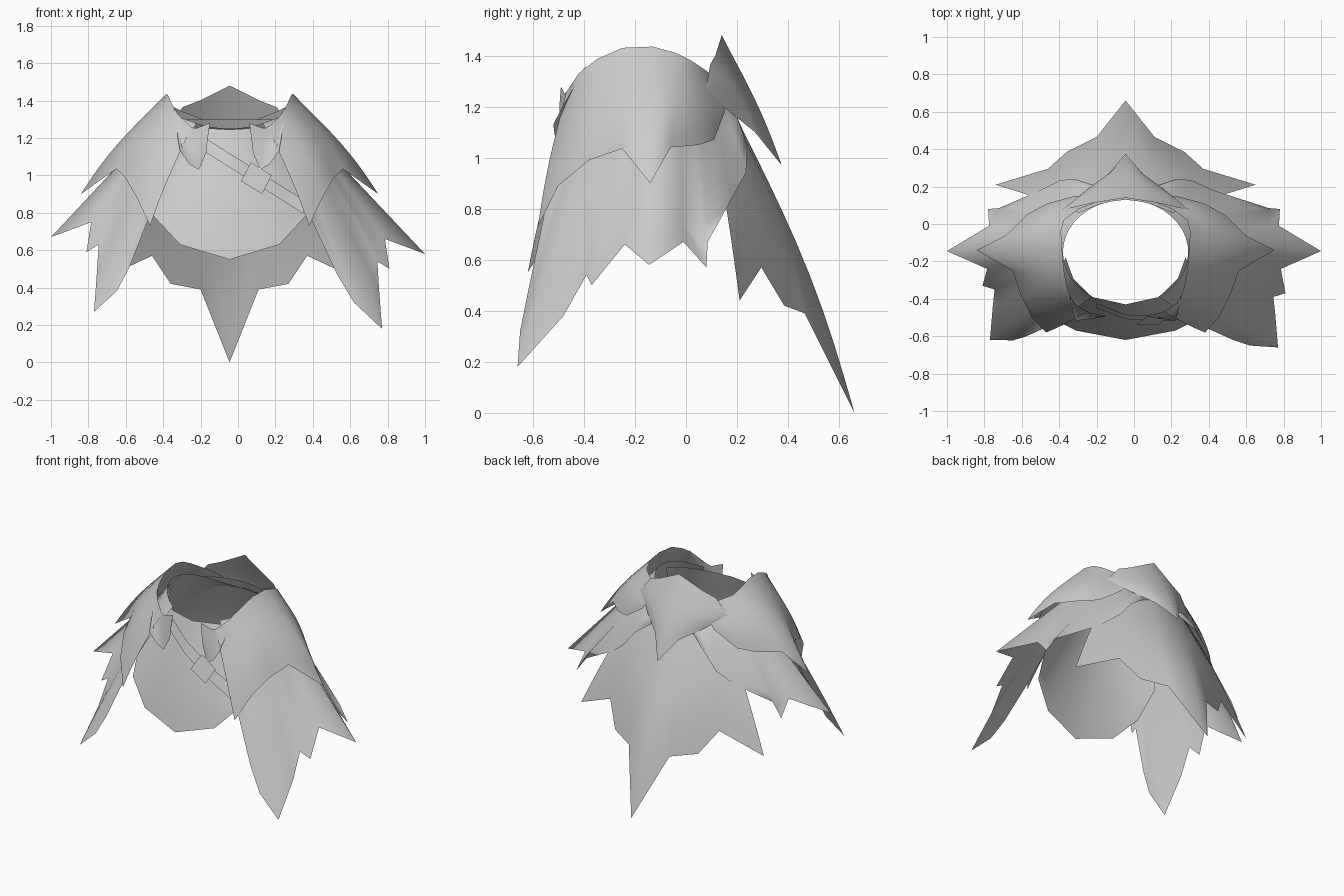
import bpy, bmesh
from math import sin, cos, pi, radians
from mathutils import Vector
from mathutils.bvhtree import BVHTree

cube = bpy.data.objects.get("Cube")
if cube:
    bpy.data.objects.remove(cube, do_unlink=True)

AXIS = -0.045     # the garment's own centre line
ROWS = 10         # subdivisions down each cloth sheet

cloth = bpy.data.materials.new("grey_cloth")
cloth.use_nodes = True
grey = (0.6, 0.6, 0.6, 1)
cloth.diffuse_color = grey
cloth.node_tree.nodes["Principled BSDF"].inputs["Base Color"].default_value = grey


def make_object(name, columns):
    """Skin a list of equally long point columns as one smooth open surface."""
    bm = bmesh.new()
    grid = [[bm.verts.new(p) for p in column] for column in columns]
    for a, b in zip(grid, grid[1:]):
        for j in range(len(a) - 1):
            bm.faces.new((a[j], a[j + 1], b[j + 1], b[j]))
    bmesh.ops.remove_doubles(bm, verts=bm.verts, dist=0.0005)
    mesh = bpy.data.meshes.new(name)
    bm.to_mesh(mesh)
    bm.free()
    mesh.materials.append(cloth)
    obj = bpy.data.objects.new(name, mesh)
    bpy.context.collection.objects.link(obj)
    bpy.ops.object.select_all(action="DESELECT")
    obj.select_set(True)
    bpy.context.view_layer.objects.active = obj
    bpy.ops.object.shade_smooth_by_angle(angle=radians(110))
    return obj


def drape(top, bottom, bulge, flank=0):
    """Columns of cloth from a top edge to a hem, swelling by bulge at front and
    back and by flank at the sides."""
    columns = []
    for a, b in zip(top, bottom):
        a, b = Vector(a), Vector(b)
        column = []
        for j in range(ROWS + 1):
            t = j / ROWS
            p = a.lerp(b, t)
            out = Vector((p.x, p.y + 0.15, 0)).normalized()
            swell = flank + (bulge - flank) * abs(out.y)
            out = (out + Vector((0, 0, 0.5))).normalized()
            column.append(p + out * swell * sin(pi * t ** 1.2))
        columns.append(column)
    return columns


def place(columns, side):
    """Move columns to the centre line, mirrored when side is negative."""
    placed = [[Vector((side * p.x + AXIS, p.y, p.z)) for p in c] for c in columns]
    return placed if side > 0 else placed[::-1]


def symmetric(name, top, bottom, bulge, behind=False):
    """Full-width sheet from a half listed from the centre outward."""
    half = drape(top, bottom, bulge)
    columns = place(half, -1)[:-1] + place(half, 1)
    return make_object(name, columns[::-1] if behind else columns)


# Chest panel
chest = symmetric(
    "chest_panel",
    [(0, -.43, 1.245), (.18, -.39, 1.255), (.28, -.29, 1.29), (.32, -.18, 1.32)],
    [(0, -.62, .55), (.265, -.57, .63), (.405, -.5, .78), (.44, -.38, .95)],
    0.015)

# Long pointed back panel
symmetric(
    "back_panel",
    [(0, .13, 1.3), (.08, .12, 1.3), (.14, .105, 1.3), (.19, .085, 1.3), (.25, .06, 1.3)],
    [(0, .66, 0), (.155, .465, .39), (.315, .385, .42), (.415, .295, .57), (.695, .21, .44)],
    0.042, behind=True)

# Diamond-shaped standing collar at the back of the neck
symmetric(
    "back_collar",
    [(0, .14, 1.48), (.16, .115, 1.4), (.25, .095, 1.365), (.335, .075, 1.26)],
    [(0, .375, .97), (.09, .27, 1.1), (.2, .19, 1.165), (.335, .075, 1.26)],
    0.013, behind=True)

# Upper shoulder cape, front to back
upper_top = [(.205, -.47, 1.255), (.28, -.42, 1.33), (.31, -.35, 1.385),
             (.33, -.25, 1.43), (.34, -.13, 1.435), (.345, -.04, 1.41),
             (.33, .02, 1.38), (.25, .08, 1.34), (.15, .12, 1.3)]
upper_hem = [(.425, -.58, .73), (.5, -.5, .89), (.56, -.38, .99),
             (.605, -.25, 1.035), (.795, -.14, .9), (.64, -.06, 1.04),
             (.53, .05, 1.05), (.42, .11, 1.07), (.27, .15, 1.175)]

# Lower shoulder cape hem, front to back, with jagged points
lower_hem = [(.43, -.555, .78), (.575, -.62, .47), (.665, -.65, .32),
             (.815, -.66, .18), (.8, -.48, .38), (.79, -.39, .54),
             (.855, -.37, .5), (.83, -.24, .66), (1.045, -.145, .58),
             (.82, -.01, .67), (.825, .08, .57), (.765, .085, .67),
             (.47, .18, .84), (.35, .235, .94), (.27, .24, 1.04),
             (.15, .2, 1.13), (0, .18, 1.2)]

# Small folded lapel beside the throat
lapel_top = [(.105, -.49, 1.28), (.185, -.475, 1.25), (.25, -.45, 1.28),
             (.3, -.385, 1.37)]
lapel_hem = [(.125, -.495, 1.12), (.165, -.505, 1.03), (.215, -.51, 1.06),
             (.265, -.52, 1.13)]


def neck_ring(count):
    """Top edge of the lower cape, tucked just inside the upper one."""
    points = []
    for i in range(count):
        a = radians(-58 + 148 * i / (count - 1))
        points.append((.335 * cos(a), -.15 + .28 * sin(a), 1.25 + .1 * cos(a) ** 2))
    return points


def raised(p):
    """The right arm's lower cape is lifted and drawn in slightly."""
    k = min(max((p[0] - .42) / .35, 0), 1)
    return (p[0] - .09 * k, p[1] + (.04 * k if p[1] < -.3 else 0), p[2] + .09 * k)


for label, side in (("left", 1), ("right", -1)):
    hem = lower_hem if side > 0 else [raised(p) for p in lower_hem]
    upper = drape(upper_top, upper_hem, 0.008, flank=0.025)
    lower = drape(neck_ring(len(hem)), hem, 0.025)
    make_object(label + "_upper_shoulder", place(upper, side))
    make_object(label + "_lower_shoulder", place(lower, side))
    make_object(label + "_lapel", place(drape(lapel_top, lapel_hem, 0.004), side))

# Diagonal strap and buckle laid onto the chest
bvh = BVHTree.FromObject(chest, bpy.context.evaluated_depsgraph_get())


def chest_plate(name, corners, lift, steps):
    """Project a four-cornered patch (x, z) onto the chest, lifted off it a little."""
    a, b, c, d = [Vector((x, -2, z)) for x, z in corners]
    columns = []
    for i in range(steps + 1):
        upper, lower = a.lerp(b, i / steps), d.lerp(c, i / steps)
        column = []
        for j in range(4):
            start = upper.lerp(lower, j / 3)
            hit = bvh.ray_cast(start, Vector((0, 1, 0)))[0]
            y = hit.y if hit else -0.5
            column.append(Vector((start.x, y - lift, start.z)))
        columns.append(column)
    make_object(name, columns)


chest_plate("chest_strap", [(-.2, 1.215), (.35, .87), (.35, .795), (-.2, 1.14)], 0.014, 16)
chest_plate("strap_buckle", [(.07, 1.07), (.18, 1), (.13, .9), (.015, .97)], 0.028, 4)
